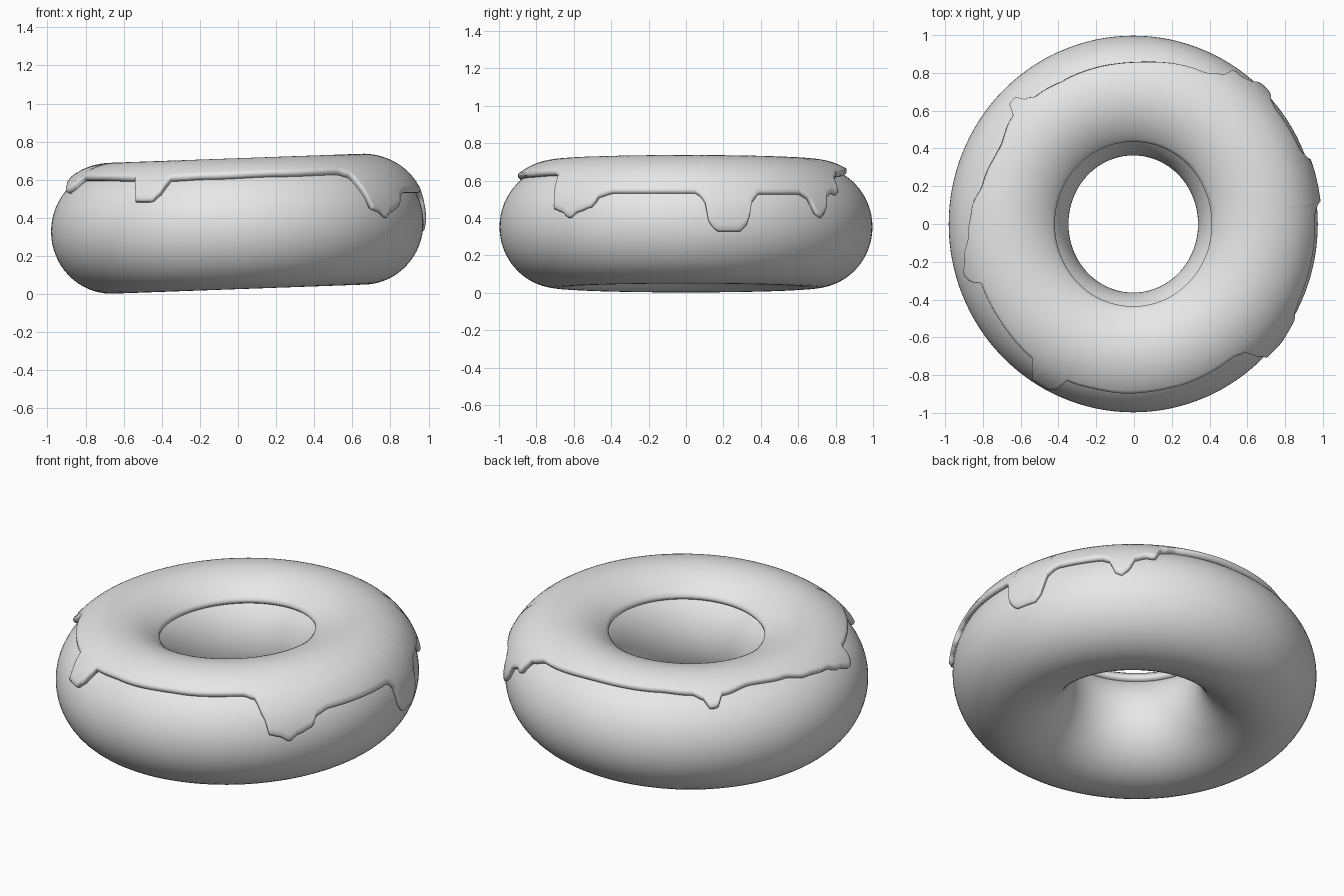
import bpy, bmesh, math

if "Cube" in bpy.data.objects:
    bpy.data.objects.remove(bpy.data.objects["Cube"])

grey = bpy.data.materials.new("plain grey")
grey.diffuse_color = (0.8, 0.8, 0.8, 1)
grey.use_nodes = True
grey.node_tree.nodes["Principled BSDF"].inputs["Base Color"].default_value = grey.diffuse_color

SEG = 360

# Lower rim of the icing: (azimuth in degrees, height)
RIM = [(-113, .61), (-100, .62), (-75, .635), (-53, .645), (-49, .63), (-46.5, .55),
       (-45, .45), (-42, .435), (-38.5, .40), (-35.5, .435), (-31, .46), (-28.5, .52),
       (-24, .54), (3, .54), (5.5, .51), (7.5, .36), (10, .325), (17, .325), (19, .36),
       (21.5, .50), (24, .535), (39, .535), (42, .51), (44, .42), (46, .40), (48, .43),
       (50.5, .52), (54, .54), (56.5, .53), (59, .61), (65, .64), (90, .655), (115, .65),
       (127, .64), (131, .62), (133, .58), (135.5, .58), (138, .63), (150, .65),
       (165, .64), (175, .615), (185, .60), (191, .57), (197, .54), (199, .56),
       (201.5, .615), (215, .615), (233, .61), (235.5, .56), (237, .49), (242.5, .49),
       (245, .53), (247, .61)]


def rim_height(deg):
    """Smoothly interpolated icing rim height at an azimuth."""
    a = (deg + 113) % 360 - 113
    for (a0, z0), (a1, z1) in zip(RIM, RIM[1:]):
        if a0 <= a <= a1:
            t = (a - a0) / (a1 - a0)
            return z0 + (z1 - z0) * t * t * (3 - 2 * t)
    return RIM[0][1]


def ring_point(az, phi, grow=0.0):
    """Point on the slightly oval, tilted ring; phi = 0 is the outer equator."""
    ca, sa = math.cos(az), math.sin(az)
    major = 0.66 + 0.02 * sa * sa
    r = major + (0.317 + grow) * math.cos(phi)
    x, y = r * ca, r * sa
    z = 0.352 + 0.036 * major * ca + (0.326 + grow) * math.sin(phi)
    return x - 0.004, y, z


def surface(name, rows, close):
    """Skin a list of closed profiles, one per azimuth."""
    bm = bmesh.new()
    vs = [[bm.verts.new(p) for p in row] for row in rows]
    n, m = len(vs), len(vs[0])
    for i in range(n):
        a, b = vs[i], vs[(i + 1) % n]
        for j in range(m if close else m - 1):
            k = (j + 1) % m
            bm.faces.new((a[j], b[j], b[k], a[k]))
    bmesh.ops.recalc_face_normals(bm, faces=bm.faces)
    me = bpy.data.meshes.new(name)
    bm.to_mesh(me)
    bm.free()
    me.materials.append(grey)
    for p in me.polygons:
        p.use_smooth = True
    ob = bpy.data.objects.new(name, me)
    bpy.context.collection.objects.link(ob)
    return ob


# Dough ring
surface("dough", [[ring_point(2 * math.pi * i / 128, 2 * math.pi * j / 64)
                   for j in range(64)] for i in range(128)], True)

# Icing cap with drips, ending in a rounded lip on both rims
rows = []
inner = math.radians(136)
for i in range(SEG):
    deg = 360 * i / SEG
    az = math.radians(deg)
    centre = 0.352 + 0.024 * math.cos(az)
    start = math.asin(max(-1, min(1, (rim_height(deg) - centre) / 0.356)))

    def thick(phi):
        return 0.021 + 0.014 * max(0.0, min(1.0, math.sin(phi) * 1.3))

    lip = math.radians(3.0)
    row = [ring_point(az, start + lip * 0.7, -0.008), ring_point(az, start + lip * 0.1, 0.006),
           ring_point(az, start, thick(start) * 0.6)]
    for j in range(29):
        phi = start + lip * 0.6 + (inner - start - lip * 1.2) * j / 28
        row.append(ring_point(az, phi, thick(phi)))
    row += [ring_point(az, inner, thick(inner) * 0.6), ring_point(az, inner - lip * 0.1, 0.006),
            ring_point(az, inner - lip * 0.7, -0.008)]
    rows.append(row)
surface("icing", rows, True)
